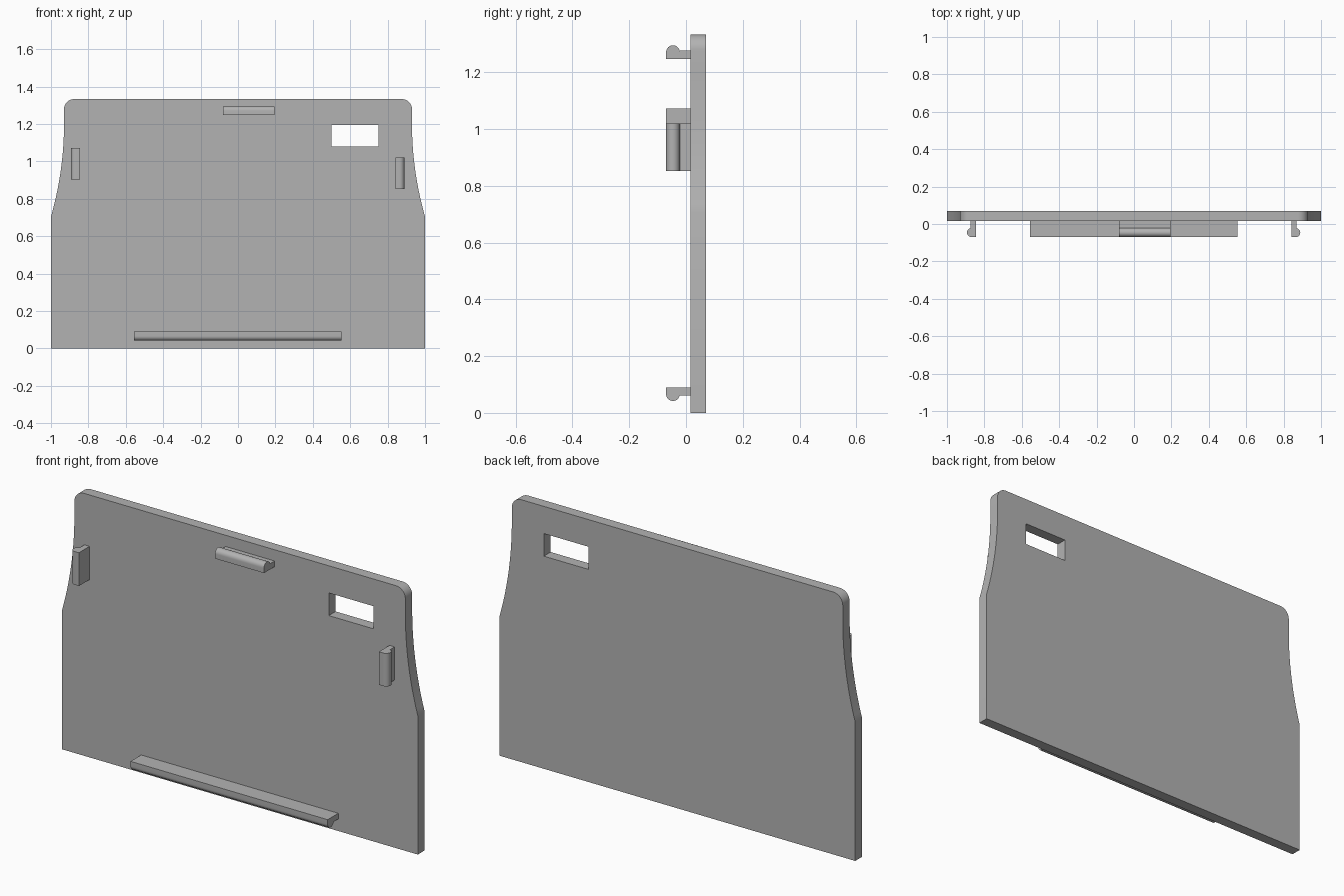
import bpy, bmesh, math
from mathutils import Vector, Matrix

cube = bpy.data.objects.get("Cube")
if cube:
    bpy.data.objects.remove(cube, do_unlink=True)

grey = bpy.data.materials.new("plain grey")
grey.use_nodes = True
COLOUR = (0.45, 0.45, 0.45, 1)
grey.diffuse_color = COLOUR
grey.node_tree.nodes["Principled BSDF"].inputs["Base Color"].default_value = COLOUR


def arc(cx, cy, r, start, end, steps):
    """Points on a circular arc, angles in degrees."""
    angles = [math.radians(start + (end - start) * i / steps) for i in range(steps + 1)]
    return [(cx + r * math.cos(a), cy + r * math.sin(a)) for a in angles]


def extrude_loops(name, loops, depth, matrix):
    """Fill 2D loops (outline, then holes), extrude along local z and place."""
    bm = bmesh.new()
    edges = []
    for loop in loops:
        verts = [bm.verts.new((x, y, 0)) for x, y in loop]
        edges += [bm.edges.new((v, verts[i - 1])) for i, v in enumerate(verts)]
    bmesh.ops.triangle_fill(bm, use_beauty=True, edges=edges)
    top = bmesh.ops.extrude_face_region(bm, geom=bm.faces[:])["geom"]
    bmesh.ops.translate(bm, vec=(0, 0, depth),
                        verts=[g for g in top if isinstance(g, bmesh.types.BMVert)])
    bmesh.ops.dissolve_limit(bm, angle_limit=0.001, verts=bm.verts[:], edges=bm.edges[:])
    bm.transform(matrix)
    bmesh.ops.recalc_face_normals(bm, faces=bm.faces[:])
    mesh = bpy.data.meshes.new(name)
    bm.to_mesh(mesh)
    bm.free()
    mesh.materials.append(grey)
    obj = bpy.data.objects.new(name, mesh)
    bpy.context.collection.objects.link(obj)
    bpy.ops.object.select_all(action='DESELECT')
    obj.select_set(True)
    bpy.context.view_layer.objects.active = obj
    bpy.ops.object.shade_smooth_by_angle(angle=math.radians(30))
    return obj


def frame(u, v, w, origin):
    """Matrix whose local axes are u, v, w."""
    m = Matrix((u, v, w)).transposed().to_4x4()
    m.translation = Vector(origin)
    return m


X, Y, Z = Vector((1, 0, 0)), Vector((0, 1, 0)), Vector((0, 0, 1))

# Panel: straight lower sides, concave shoulders, rounded top corners
HEIGHT, CORNER, NECK, SHOULDER = 1.333, 0.053, 0.93, 0.705
rise, inset = 0.50, 1 - NECK
sweep = 2 * math.atan(inset / rise)
radius = rise / math.sin(sweep)
side = [(1, 0)]
side += arc(NECK + radius, SHOULDER + rise, radius, 180 + math.degrees(sweep), 180, 16)
side += arc(NECK - CORNER, HEIGHT - CORNER, CORNER, 0, 90, 10)
outline = side + [(-x, z) for x, z in reversed(side)]
window = [(0.5, 1.08), (0.75, 1.08), (0.75, 1.195), (0.5, 1.195)]
extrude_loops("panel", [outline, window], 0.055, frame(X, Z, -Y, (0, 0.07, 0)))

# Snap clips: a flat arm with a rounded bead at the tip
# (u = distance from the panel, v = direction the bead points)
BEAD = 0.024
clip = [(-0.003, 0), (0.085, 0)] + arc(0.085 - BEAD, 0.024, BEAD, 0, 172, 14)
clip += [(0.085 - 2 * BEAD, 0.029), (-0.003, 0.029)]
FRONT = 0.015


def add_clip(name, bead_dir, along, origin, length):
    extrude_loops(name, [clip], length, frame(-Y, bead_dir, along, origin))


add_clip("top_clip", Z, X, (-0.08, FRONT, 1.247), 0.275)
add_clip("bottom_clip", -Z, X, (-0.555, FRONT, 0.09), 1.108)
add_clip("right_clip", -X, Z, (-0.845, FRONT, 0.903), 0.169)
add_clip("left_clip", X, Z, (0.841, FRONT, 0.852), 0.168)
